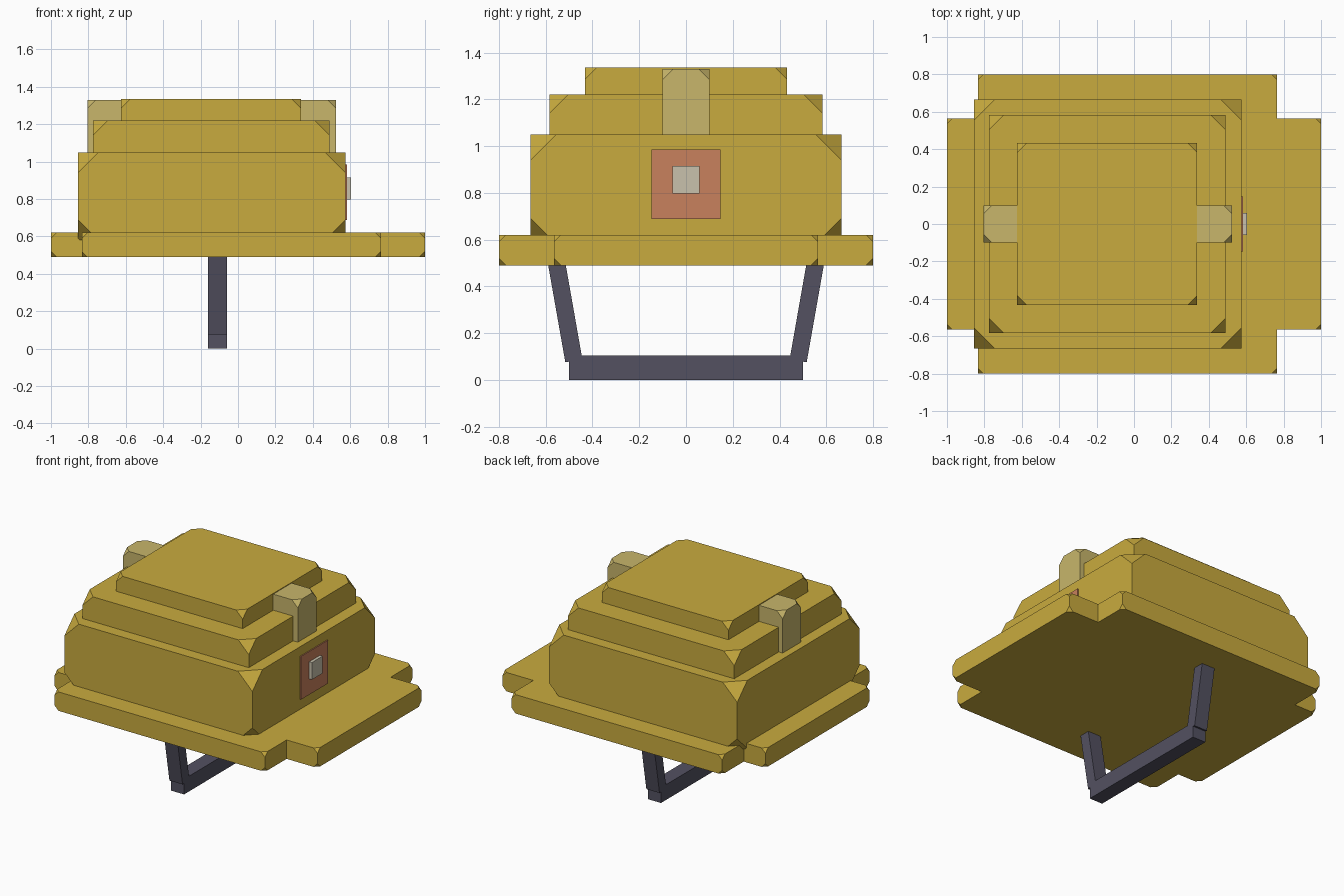
import bpy, bmesh, math
from itertools import product
from mathutils import Matrix, Vector

if "Cube" in bpy.data.objects:
    bpy.data.objects.remove(bpy.data.objects["Cube"])


def srgb(r, g, b):
    f = lambda c: c / 12.92 if c <= 0.04045 else ((c + 0.055) / 1.055) ** 2.4
    return (f(r / 255), f(g / 255), f(b / 255), 1.0)


def material(name, rgb):
    m = bpy.data.materials.new(name)
    m.diffuse_color = srgb(*rgb)
    m.use_nodes = True
    m.node_tree.nodes["Principled BSDF"].inputs["Base Color"].default_value = m.diffuse_color
    return m


gold = material("gold", (201, 171, 62))
tan = material("pale_gold", (200, 182, 107))
red = material("clay_red", (201, 129, 93))
pale = material("pale_grey", (200, 193, 172))
dark = material("dark_slate", (83, 81, 97))


def box(name, x, y, z, mat, cut=0.0, rot=None):
    """Box between (min, max) ranges; cut trims every corner to a triangle."""
    mid = Vector([(a + b) / 2 for a, b in (x, y, z)])
    half = Vector([(b - a) / 2 for a, b in (x, y, z)])
    bm = bmesh.new()
    for s in product((-1, 1), repeat=3):
        p = Vector([s[i] * half[i] for i in range(3)])
        if cut:
            for i in range(3):
                q = p.copy()
                q[i] -= s[i] * cut
                bm.verts.new(q)
        else:
            bm.verts.new(p)
    bmesh.ops.convex_hull(bm, input=bm.verts[:])
    bmesh.ops.dissolve_limit(bm, angle_limit=0.01, verts=bm.verts[:], edges=bm.edges[:])
    bmesh.ops.recalc_face_normals(bm, faces=bm.faces[:])
    if rot:
        bm.transform(rot)
    me = bpy.data.meshes.new(name)
    bm.to_mesh(me)
    bm.free()
    me.materials.append(mat)
    ob = bpy.data.objects.new(name, me)
    ob.location = mid
    bpy.context.collection.objects.link(ob)
    return ob


# Brim: two crossed slabs
box("brim_wide", (-1, 1), (-0.565, 0.565), (0.49, 0.62), gold, 0.03)
box("brim_deep", (-0.835, 0.765), (-0.8, 0.8), (0.49, 0.62), gold, 0.03)

# Stepped crown
box("crown_lower", (-0.855, 0.575), (-0.665, 0.665), (0.58, 1.05), gold, 0.11)
box("crown_middle", (-0.775, 0.49), (-0.583, 0.583), (0.85, 1.22), gold, 0.08)
box("crown_top", (-0.625, 0.338), (-0.432, 0.432), (1.1, 1.335), gold, 0.05)

# Band running through the crown, seen at both ends
box("crown_band", (-0.805, 0.525), (-0.1, 0.1), (0.95, 1.33), tan, 0.045)

# Badge on the right side
box("badge_plate", (0.574, 0.582), (-0.148, 0.148), (0.688, 0.985), red)
box("badge_stud", (0.575, 0.603), (-0.058, 0.058), (0.797, 0.915), pale)

# Chin strap
box("strap_bottom", (-0.16, -0.06), (-0.5, 0.5), (0, 0.105), dark)
for side, label in ((-1, "front"), (1, "back")):
    y = side * 0.52
    box("strap_" + label, (-0.16, -0.06), (y - 0.037, y + 0.037), (0.078, 0.542),
        dark, rot=Matrix.Rotation(-side * math.radians(10), 4, 'X'))
